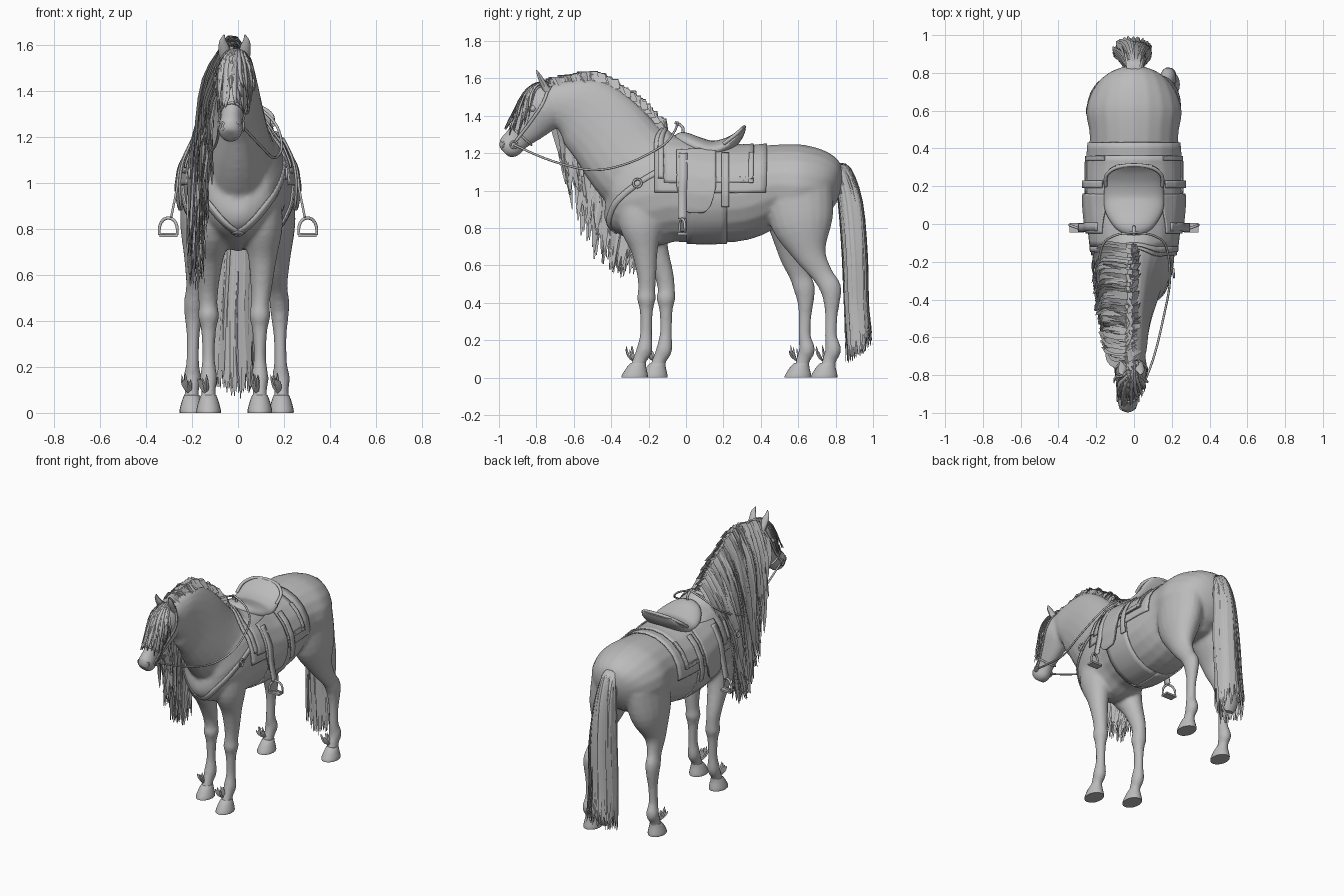
import bpy, bmesh, math, random
from mathutils import Vector, Matrix

random.seed(4)
rnd = random.uniform
if "Cube" in bpy.data.objects:
    bpy.data.objects.remove(bpy.data.objects["Cube"])

grey = bpy.data.materials.new("plain_grey")
grey.use_nodes = True
grey.diffuse_color = (0.5, 0.5, 0.5, 1)
grey.node_tree.nodes["Principled BSDF"].inputs["Base Color"].default_value = (0.5, 0.5, 0.5, 1)


def spline(pts, n):
    """Smooth interpolation of tuples of any length."""
    out, ext = [], [pts[0], *pts, pts[-1]]
    for i in range(len(pts) - 1):
        for k in range(n):
            t = k / n
            out.append([q + t * (r - p + t * (2*p - 5*q + 4*r - s + t * (3*q - p - 3*r + s))) / 2
                        for p, q, r, s in zip(*ext[i:i + 4])])
    return out + [list(pts[-1])]


def tangents(pts):
    last = len(pts) - 1
    return [(pts[min(i + 1, last)] - pts[max(i - 1, 0)]).normalized() for i in range(last + 1)]


def loft(bm, sections, sub=4, sides=20, axis=None):
    """Skin ellipses (x, y, z, half width, half depth) along their path."""
    secs = spline(sections, sub)
    centres = [Vector(s[:3]) for s in secs]
    rings = []
    for s, c, t in zip(secs, centres, tangents(centres)):
        t = axis or t
        side = (Vector((1, 0, 0)) - t * t.x).normalized()
        up = t.cross(side)
        ring = [math.tau * k / sides for k in range(sides)]
        rings.append([bm.verts.new(c + side * s[3] * math.cos(a) + up * s[4] * math.sin(a)) for a in ring])
    for a, b in zip(rings, rings[1:]):
        for k in range(sides):
            j = (k + 1) % sides
            bm.faces.new((a[k], a[j], b[j], b[k]))
    bm.faces.new(rings[0])
    bm.faces.new(rings[-1])


def ribbon(bm, pts, width, across, sub=3, taper=True):
    """Flat strip; across(point, tangent) gives its width direction."""
    path = [Vector(p) for p in spline(pts, sub)]
    prev = None
    for i, (p, t) in enumerate(zip(path, tangents(path))):
        f = i / (len(path) - 1)
        w = width * (1.1 - f ** 7 if taper else 1) / 2
        d = across(p, t).normalized() * w
        pair = [bm.verts.new(p - d), bm.verts.new(p + d)]
        if prev:
            bm.faces.new((prev[0], prev[1], pair[1], pair[0]))
        prev = pair


def make(name, bm, recalc=True):
    if recalc:
        bmesh.ops.recalc_face_normals(bm, faces=bm.faces)
    me = bpy.data.meshes.new(name)
    bm.to_mesh(me)
    bm.free()
    me.materials.append(grey)
    me.shade_smooth()
    me.set_sharp_from_angle(angle=math.radians(45))
    ob = bpy.data.objects.new(name, me)
    bpy.context.collection.objects.link(ob)
    return ob


def tube(name, pts, radius, cyclic=False, sub=5):
    cu = bpy.data.curves.new(name, "CURVE")
    cu.dimensions = "3D"
    cu.bevel_depth, cu.bevel_resolution = radius, 2
    path = pts if cyclic else spline(pts, sub)
    sp = cu.splines.new("POLY")
    sp.points.add(len(path) - 1)
    for q, p in zip(sp.points, path):
        q.co = (*p, 1)
    sp.use_cyclic_u = cyclic
    cu.materials.append(grey)
    ob = bpy.data.objects.new(name, cu)
    bpy.context.collection.objects.link(ob)


def hug(ob, offset, thick):
    """Press a sheet against the body and give it thickness."""
    sw = ob.modifiers.new("hug", "SHRINKWRAP")
    sw.target, sw.offset, sw.wrap_mode = body, offset, "ABOVE_SURFACE"
    so = ob.modifiers.new("thick", "SOLIDIFY")
    so.thickness, so.offset = thick, 0


# Body: torso, neck, head and legs fused into one skin
TORSO = [(0, -.43, .93, .04, .06), (0, -.385, .93, .14, .17), (0, -.25, .965, .2, .27),
         (0, -.08, 1, .225, .275), (0, .1, .98, .245, .262), (0, .3, .985, .245, .25),
         (0, .47, 1.03, .235, .215), (0, .6, 1.025, .253, .222), (0, .72, 1.01, .212, .2),
         (0, .79, .99, .13, .14), (0, .82, .98, .04, .05)]
NECK = [(0, -.12, .99, .19, .24), (0, -.2, 1.06, .185, .25), (0, -.31, 1.17, .145, .24),
        (0, -.43, 1.32, .105, .222), (-.005, -.55, 1.42, .085, .197), (-.01, -.66, 1.465, .078, .13),
        (-.01, -.74, 1.48, .06, .085)]
HEAD = [(-.01, -.69, 1.51, .05, .07), (-.012, -.72, 1.48, .072, .11), (-.015, -.765, 1.43, .083, .12),
        (-.02, -.83, 1.355, .064, .098), (-.028, -.9, 1.28, .048, .07), (-.033, -.945, 1.232, .054, .066),
        (-.035, -.972, 1.205, .036, .04)]
FORELEG = [(.105, -.24, .98, .075, .13), (.11, -.238, .82, .088, .12), (.115, -.222, .68, .063, .072),
           (.115, -.21, .55, .047, .052), (.112, -.21, .47, .041, .046), (.11, -.212, .42, .046, .05),
           (.11, -.212, .36, .033, .036), (.11, -.213, .24, .027, .032), (.11, -.222, .15, .038, .043),
           (.11, -.245, .1, .031, .037), (.11, -.265, .04, .034, .04)]
HINDLEG = [(.12, .6, 1, .12, .19), (.145, .622, .82, .106, .165), (.165, .665, .66, .062, .088),
           (.175, .73, .55, .04, .057), (.18, .772, .48, .043, .058), (.182, .779, .41, .037, .045),
           (.183, .777, .33, .028, .034), (.185, .775, .22, .028, .033), (.187, .787, .15, .039, .043),
           (.189, .768, .1, .031, .037), (.19, .755, .04, .034, .04)]


def shifted(leg, side, dx, dy):
    out = []
    for x, y, z, w, d in leg:
        f = max(0, min(1, (.9 - z) / .4))
        out.append((side * x + dx * f, y + dy * f, z, w, d))
    return out


legs = {"left_fore": shifted(FORELEG, 1, -.015, 0), "right_fore": shifted(FORELEG, -1, -.018, .105),
        "left_hind": shifted(HINDLEG, 1, 0, 0), "right_hind": shifted(HINDLEG, -1, -.012, -.14)}
bm = bmesh.new()
for part in (TORSO, NECK, HEAD, *legs.values()):
    loft(bm, part)
body = make("horse_body", bm)
rm = body.modifiers.new("fuse", "REMESH")
rm.mode, rm.voxel_size, rm.use_smooth_shade = "VOXEL", .011, True
sm = body.modifiers.new("soften", "SMOOTH")
sm.factor, sm.iterations = .5, 5

# Hooves with upright hair tufts at the front
for name, leg in legs.items():
    x, y = leg[-2][:2]
    bm = bmesh.new()
    loft(bm, [(x, y - .01, .078, .033, .04), (x, y - .02, .055, .042, .052), (x, y - .028, .015, .053, .069),
              (x, y - .03, 0, .053, .071)], sub=3, axis=Vector((0, 0, -1)))
    make(name + "_hoof", bm)
    bm = bmesh.new()
    for k in range(11):
        dx, dy = rnd(-.05, -.005), rnd(-.08, -.035)
        ribbon(bm, [(x - .012, y - .03, .085), (x + dx * .7, y + dy * .8, .11), (x + dx, y + dy, rnd(.14, .175))],
               .013, lambda p, t: Vector((1, 1, 0)))
    make(name + "_tuft", bm, False)

# Ears, eyes and nostrils
ring = [math.tau * k / 16 for k in range(16)]
for s, side in ((1, "left"), (-1, "right")):
    bm = bmesh.new()
    x = s * .045 - .015
    loft(bm, [(x, -.74, 1.53, .02, .02), (x, -.765, 1.575, .025, .017), (x + s * .006, -.785, 1.615, .016, .011),
              (x, -.8, 1.645, .002, .002)], sides=10)
    make(side + "_ear", bm)
    bm = bmesh.new()
    bmesh.ops.create_uvsphere(bm, u_segments=14, v_segments=10, radius=.019,
                              matrix=Matrix.Translation((s * .064 - .018, -.818, 1.438)))
    make(side + "_eye", bm)
    tube(side + "_nostril", [(s * .033 - .034 + s * .008 * math.cos(a), -.98 + .006 * math.cos(a),
                              1.247 + .015 * math.sin(a)) for a in ring], .005, True)

# Mane falling over the right side of the neck
CREST = [(-.73, 1.55), (-.6, 1.58), (-.47, 1.59), (-.29, 1.48), (-.13, 1.33)]
crest = spline(CREST, 50)
bm = bmesh.new()
for k in range(260):
    u = (k + .5) / 260
    y, z = crest[int(u * (len(crest) - 1))]
    sx = .1 + .08 * u + rnd(-.01, .02)
    ty = y + .11 - .26 * u + rnd(-.05, .04)
    tz = 1.1 - .75 * u + .9 * max(0, u - .75) + rnd(-.03, .3) * rnd(.2, 1)
    jy = rnd(-.025, .025)
    ribbon(bm, [(rnd(-.01, .025), y + .01, z - .01), (-.035, y + jy - .01, z + rnd(.015, .045)),
                (-sx * .87, y + jy, z - .13), (-sx - .015, (y + ty) / 2 + jy, (z + tz) / 2 - .03),
                (-.15 - .06 * u + rnd(-.02, .05), ty, tz)], rnd(.03, .065),
           lambda p, t, c=rnd(-.7, .7): Vector((c, 1, 0)))
make("mane", bm, False)

# Forelock in layers over the face
for layer in range(3):
    bm = bmesh.new()
    for k in range(13):
        x = rnd(-.11, .07)
        z = rnd(1.29, 1.42)
        y = -.9 - (1.42 - z) * .5 + abs(x + .02) * .9
        ribbon(bm, [(x * .3, -.73, 1.6), (x * .6, -.8, 1.58), (x * .9, -.87 + abs(x) * .7, 1.5), (x, y, z)],
               rnd(.016, .03), lambda p, t: Vector((1, rnd(-.2, .2), 0)))
    hug(make("forelock_layer", bm, False), .008 + .008 * layer, .003)

# Tail: solid core with loose strands
bm = bmesh.new()
loft(bm, [(0, .75, 1.12, .025, .03), (0, .815, 1.1, .035, .045), (0, .87, .96, .045, .055),
          (-.005, .9, .7, .06, .05), (-.01, .908, .4, .068, .05), (-.01, .917, .2, .06, .04),
          (-.01, .917, .13, .03, .015)])
make("tail_core", bm)
bm = bmesh.new()
for k in range(150):
    a, r = rnd(0, math.tau), rnd(.75, 1.1)
    dx, dy = r * math.cos(a) * .09, r * math.sin(a) * .06
    ribbon(bm, [(dx * .25, .78 + dy * .4, 1.13 + dy * .3), (dx * .45, .835 + dy * .6, 1.085 + dy * .6),
                (dx * .7, .878 + dy * .95, .94), (dx * .95, .902 + dy, .65), (dx - .01, .91 + dy, .4),
                (dx * 1.1 - .01, .925 + dy * 1.1, .14 + dy * .8 + rnd(-.03, .06))], rnd(.02, .045),
           lambda p, t, v=Vector((-math.sin(a), math.cos(a) + rnd(-.5, .5), 0)): v)
make("tail_strands", bm, False)

# Saddle cloths, girth and flaps laid over the back
dense = spline(TORSO, 20)


def wrap(name, y0, y1, low, offset, thick=.008, side=0, high=None, rows=16, cols=48):
    """Sheet around the barrel down to height low(y); side keeps one flank only."""
    bm = bmesh.new()
    grid = []
    for i in range(rows + 1):
        y = y0 + (y1 - y0) * i / rows
        s = min(dense, key=lambda q: abs(q[1] - y))
        angle = lambda z: math.acos(max(-1, min(1, (z - s[2]) / s[4])))
        end = angle(low(y))
        start = side * angle(high) if high else -end
        end = side * end if side else end
        row = []
        for k in range(cols + 1):
            a = start + (end - start) * k / cols
            row.append(bm.verts.new(((s[3] + .03) * math.sin(a), y, s[2] + (s[4] + .03) * math.cos(a))))
        grid.append(row)
    for a, b in zip(grid, grid[1:]):
        for k in range(cols):
            bm.faces.new((a[k], a[k + 1], b[k + 1], b[k]))
    hug(make(name, bm), offset, thick)


wrap("saddle_blanket", -.17, .43, lambda y: .99, .008)
wrap("saddle_pad", -.12, .36, lambda y: 1.04, .016)
wrap("withers_strap", -.15, -.12, lambda y: 1.06, .02, rows=2)
wrap("girth", 0, .22, lambda y: -1, .004, rows=6)
for s, side in ((1, "left"), (-1, "right")):
    wrap(side + "_flap", -.05, .16, lambda y: .89 + .13 * abs((y - .055) / .105) ** 4, .026, .01, s, 1.2)
    wrap(side + "_rear_strap", .19, .23, lambda y: .92, .026, .008, s, 1.18, 3)
    wrap(side + "_pad_trim", .335, .36, lambda y: 1.04, .022, .008, s, 1.19, 3)
    wrap(side + "_pad_border", .16, .36, lambda y: 1.04, .022, .008, s, 1.065, 8)

# Seat with raised cantle, rolled rim and pommel horn
bm = bmesh.new()
loft(bm, [(0, -.06, 1.28, .04, .02), (0, -.02, 1.27, .1, .045), (0, .06, 1.235, .15, .052),
          (0, .14, 1.215, .16, .052), (0, .22, 1.243, .152, .04), (0, .28, 1.292, .14, .025),
          (0, .31, 1.335, .1, .012)], sides=28)
make("saddle_seat", bm)
tube("cantle_rim", [(-.15, .2, 1.25), (-.145, .26, 1.295), (-.09, .3, 1.33), (0, .312, 1.34),
                    (.09, .3, 1.33), (.145, .26, 1.295), (.15, .2, 1.25)], .01)
tube("pommel_horn", [(0, -.03, 1.28), (0, -.015, 1.325), (0, -.03, 1.35), (0, -.06, 1.365)], .008)


def strap(name, pts, width, centre, offset=None):
    bm = bmesh.new()
    ribbon(bm, pts, width, lambda p, t: t.cross(p - Vector(centre)), 6, False)
    ob = make(name, bm)
    if offset:
        hug(ob, offset, .006)
    else:
        ob.modifiers.new("thick", "SOLIDIFY").thickness = .01


for s, side in ((1, "left"), (-1, "right")):
    # Stirrups on leathers
    strap(side + "_stirrup_leather", [(s * .2, -.015, 1.2), (s * .255, -.015, 1.08), (s * .272, -.02, .97),
                                      (s * .296, -.02, .85)], .045, (0, -.02, 1))
    arch = [math.pi * k / 10 for k in range(11)]
    tube(side + "_stirrup", [(s * .303 + .04 * math.cos(a), -.02 + s * .015 * math.cos(a),
                              .778 + .07 * math.sin(a) ** .7) for a in arch], .007, True)
    bm = bmesh.new()
    bmesh.ops.create_cube(bm, matrix=Matrix.LocRotScale((s * .303, -.02, .77), None, (.078, .05, .012)))
    make(side + "_stirrup_tread", bm)
    # Breast collar
    strap(side + "_breast_strap", [(s * .225, -.1, 1.14), (s * .21, -.26, 1.04), (s * .15, -.37, .94),
                                   (s * .07, -.41, .84), (-s * .02, -.385, .765)], .035, (0, -.1, .95), .005)
    tube(side + "_collar_ring", [(s * (.21 - .002 * math.cos(a)), -.26 + .022 * math.cos(a),
                                  1.04 + .022 * math.sin(a)) for a in ring], .006, True)
    # Reins and bridle
    tube(side + "_rein", [(s * .05 - .03, -.92, 1.245), (s * .1, -.72, 1.16), (s * .155, -.5, 1.11),
                          (s * .19, -.3, 1.15), (s * .17, -.12, 1.245), (s * .1, -.06, 1.32),
                          (0, -.045, 1.365)], .006)
    tube(side + "_bit_ring", [(s * .056 - .031, -.92 + .018 * math.cos(a), 1.245 + .018 * math.sin(a))
                              for a in ring], .005, True)
    strap(side + "_cheek_strap", [(s * .06 - .03, -.915, 1.26), (s * .075 - .02, -.83, 1.37),
                                  (s * .09 - .015, -.765, 1.47), (s * .05 - .01, -.73, 1.57)],
          .016, (-.015, -.8, 1.4), .005)

# Noseband around the muzzle
tube("noseband", [(.053 * math.cos(a) - .027, -.885 - .058 * math.sin(a), 1.297 + .052 * math.sin(a))
                  for a in ring], .006, True)
